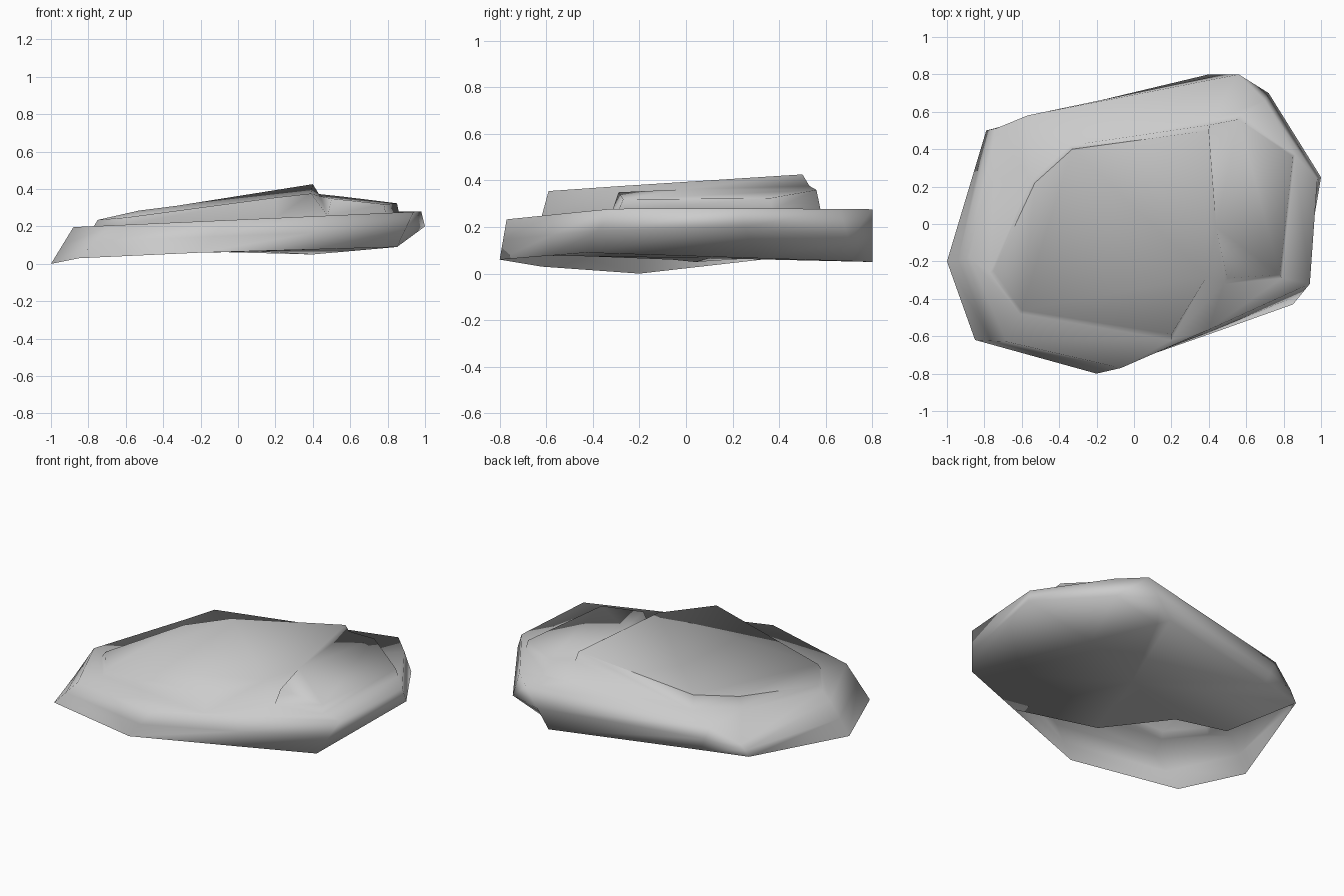
import bpy
import bmesh
from mathutils import Vector

cube = bpy.data.objects.get("Cube")
if cube:
    bpy.data.objects.remove(cube, do_unlink=True)

stone = bpy.data.materials.new("stone_grey")
stone.use_nodes = True
colour = (0.6, 0.6, 0.6, 1)
stone.diffuse_color = colour
stone.node_tree.nodes["Principled BSDF"].inputs["Base Color"].default_value = colour


def deck(x, y):
    """Sloping upper face of the rock base."""
    return 0.236 + 0.045 * x


def main_height(x, y):
    """Tilted top of the larger raised slab."""
    return 0.35 + 0.14 * x + 0.04 * y


def side_height(x, y):
    """Tilted top of the lower slab beside it."""
    return 0.41 - 0.11 * x + 0.02 * y


bm = bmesh.new()


def add_ring(points, height=None):
    if height:
        points = [(x, y, height(x, y)) for x, y in points]
    return [bm.verts.new(p) for p in points]


def bridge(lower, upper):
    count = len(lower)
    for i in range(count):
        j = (i + 1) % count
        bm.faces.new((lower[i], lower[j], upper[j], upper[i]))


# Outer wall: floor outline, bulging middle and upper rim (x, y, dip below deck)
floor_outline = [(-1, -.2, 0), (-.85, -.62, .03), (-.2, -.8, .06), (.4, -.59, .077),
                 (.85, -.43, .09), (.58, .31, .066), (.43, .72, .053), (.4, .8, .05),
                 (-.5, .573, .074), (-.79, .5, .08)]
rim_outline = [(-.88, -.18, 0), (-.68, -.63, 0), (-.07, -.77, 0), (.4, -.565, 0),
               (.94, -.32, 0), (.98, .24, 0), (.7, .66, -.01), (.56, .8, -.015),
               (-.57, .58, -.022), (-.74, .51, .055)]
rim_points = [(x, y, deck(x, y) - dip) for x, y, dip in rim_outline]
middle_points = [(Vector(a) + Vector(b)) / 2 for a, b in zip(floor_outline, rim_points)]
middle_points[5] = (1, .25, .2)
middle_points[6] = (.72, .7, .14)

floor = add_ring(floor_outline)
middle = add_ring(middle_points)
rim = add_ring(rim_points)
bridge(floor, middle)
bridge(middle, rim)

# Broken floor, open towards one corner, fanned around a central point
broken_edge = add_ring([(-.66, .04, .05), (-.36, -.06, .06), (-.1, -.44, .075)])
floor_centre = bm.verts.new((.1, .1, .066))
floor_loop = floor[3:] + broken_edge
for i, vert in enumerate(floor_loop):
    bm.faces.new((floor_loop[(i + 1) % len(floor_loop)], vert, floor_centre))

# Deck band running in to the foot of the raised slabs
foot = add_ring([(-.77, -.26), (-.61, -.48), (.2, -.62), (.48, -.32), (.79, -.29),
                 (.86, .37), (.57, .58), (.4, .55), (-.34, .42), (-.55, .23)], deck)
bridge(rim, foot)

# Main slab top, with its edge lowered where it meets the notch
main = add_ring([(-.75, -.25), (-.6, -.46), (.2, -.59), (.39, -.28),
                 (.4, .5), (-.33, .4), (-.53, .22)], main_height)
main[3].co.z = .376
main[5].co.z = .31
bm.faces.new(main)

# Side slab top
side = add_ring([(.5, -.29), (.78, -.27), (.85, .36), (.56, .56),
                 (.405, .53), (.44, -.02)], side_height)
bm.faces.new(side)

# Short slab sides, the step between the slabs and the notch in front of it
edges = foot[:4] + foot[8:]
tops = main[:4] + main[5:]
for i in (0, 1, 2, 4):
    bm.faces.new((edges[i], edges[i + 1], tops[i + 1], tops[i]))
bm.faces.new((edges[5], edges[0], tops[0], tops[5]))
for i in range(4):
    bm.faces.new((foot[i + 3], foot[i + 4], side[i + 1], side[i]))
bm.faces.new((foot[7], foot[8], main[5], main[4], side[4]))
bm.faces.new((side[5], side[4], main[4], main[3]))
bm.faces.new((foot[3], side[5], main[3]))
bm.faces.new((foot[3], side[0], side[5]))

# Smooth shading, with crisp rear edges on the main slab
for face in bm.faces:
    face.smooth = True
for i in (4, 5, 6):
    bm.edges.get((main[i], main[(i + 1) % 7])).smooth = False

mesh = bpy.data.meshes.new("rock")
bm.to_mesh(mesh)
bm.free()
mesh.materials.append(stone)
rock = bpy.data.objects.new("rock", mesh)
bpy.context.collection.objects.link(rock)
